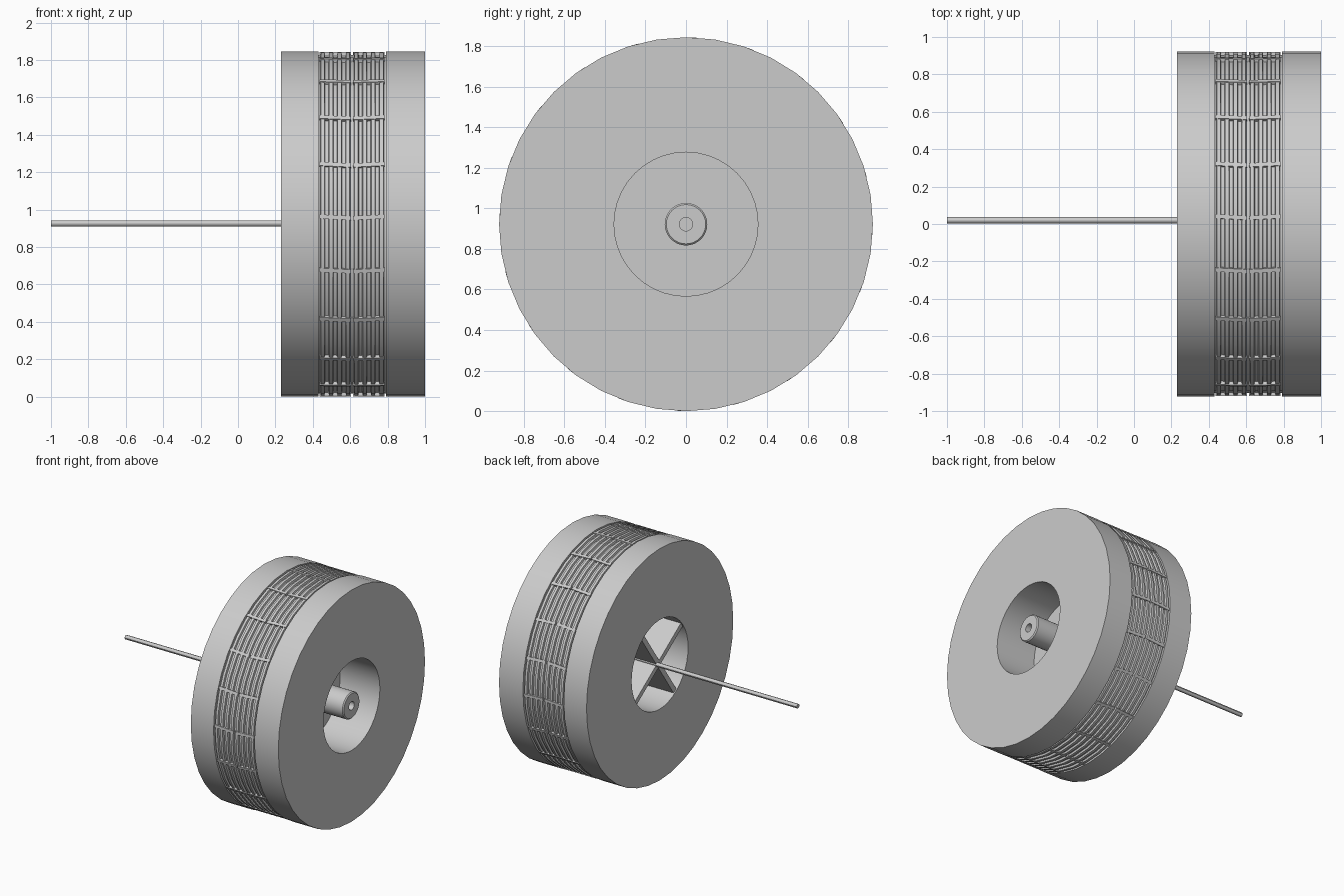
import bpy
import bmesh
from math import radians, sin, cos, pi
from mathutils import Matrix, Vector

cube = bpy.data.objects.get("Cube")
if cube:
    bpy.data.objects.remove(cube, do_unlink=True)

R = 0.922          # wheel radius, also the height of its axis
BORE = 0.355       # radius of the central opening
LEFT, RIGHT = 0.23, 1.0
DISC = (0.61, 0.65)
BARS = 20

grey = bpy.data.materials.new("light grey")
grey.use_nodes = True
grey.diffuse_color = (0.6, 0.6, 0.6, 1)
bsdf = grey.node_tree.nodes["Principled BSDF"]
bsdf.inputs["Base Color"].default_value = grey.diffuse_color
bsdf.inputs["Roughness"].default_value = 0.7


def finish(name, bm, smooth=True):
    bmesh.ops.recalc_face_normals(bm, faces=bm.faces)
    mesh = bpy.data.meshes.new(name)
    bm.to_mesh(mesh)
    bm.free()
    mesh.materials.append(grey)
    obj = bpy.data.objects.new(name, mesh)
    bpy.context.collection.objects.link(obj)
    if smooth:
        bpy.ops.object.select_all(action='DESELECT')
        obj.select_set(True)
        bpy.context.view_layer.objects.active = obj
        bpy.ops.object.shade_smooth_by_angle(angle=radians(30))
    return obj


def lathe(name, profile, sides, closed=False, y=0.0, z=R):
    """Spin a list of (x, radius) points around an axis along x."""
    bm = bmesh.new()
    verts = [bm.verts.new((x, 0, r)) for x, r in profile]
    if closed:
        verts.append(verts[0])
    edges = [bm.edges.new(pair) for pair in zip(verts, verts[1:])]
    bmesh.ops.spin(bm, geom=bm.verts[:] + edges, cent=(0, 0, 0), axis=(1, 0, 0),
                   angle=2 * pi, steps=sides, use_duplicate=False)
    bmesh.ops.remove_doubles(bm, verts=bm.verts, dist=0.0002)
    bmesh.ops.translate(bm, verts=bm.verts, vec=(0, y, z))
    return finish(name, bm)


def add_box(bm, size, matrix):
    bmesh.ops.create_cube(bm, size=1, matrix=matrix @ Matrix.Diagonal((*size, 1)))


# Tyre: plain shoulders with a band of fine raised rings between them
tread_start, tread_end, rings = 0.43, 0.79, 8
pitch = (tread_end - tread_start) / rings
groove = R - 0.018
profile = [(LEFT, BORE), (LEFT, R), (tread_start, R), (tread_start, groove)]
for i in range(rings):
    x = tread_start + pitch * i
    profile += [(x + pitch * 0.2, groove), (x + pitch * 0.28, R - 0.003),
                (x + pitch * 0.72, R - 0.003), (x + pitch * 0.8, groove)]
profile += [(tread_end, groove), (tread_end, R), (RIGHT, R), (RIGHT, BORE)]
lathe("tyre", profile, 2 * BARS, closed=True)

# Cross bars over the tread, in two slightly slanted halves
bm = bmesh.new()
half = (tread_end - tread_start) / 2
middle = (tread_start + tread_end) / 2
for i in range(BARS):
    turn = Matrix.Translation((0, 0, R)) @ Matrix.Rotation(radians(-2.3) + 2 * pi * i / BARS, 4, 'X')
    for side in (-1, 1):
        place = Matrix.Translation((middle + side * half / 2, 0, R - 0.011))
        slant = Matrix.Rotation(side * radians(3), 4, 'Z')
        add_box(bm, (half - 0.012, 0.022, 0.02), turn @ place @ slant)
finish("tread_bars", bm, smooth=False)

# Web disc closing the middle of the opening
lathe("web_disc", [(DISC[0], 0), (DISC[0], BORE + 0.005),
                   (DISC[1], BORE + 0.005), (DISC[1], 0)], 2 * BARS)

# Hub boss with a blind hole in its end
lathe("hub", [(DISC[1], 0.105), (RIGHT - 0.008, 0.105), (RIGHT, 0.097),
              (RIGHT, 0.033), (RIGHT - 0.12, 0.033), (RIGHT - 0.12, 0)], 32)

# Four ribs on the inner side of the disc
bm = bmesh.new()
depth = DISC[0] - LEFT - 0.01
for i in range(4):
    angle = radians(55 + 90 * i)
    turn = Matrix.Translation((0, 0, R)) @ Matrix.Rotation(angle - pi / 2, 4, 'X')
    place = Matrix.Translation((DISC[0] - depth / 2, 0, BORE / 2))
    add_box(bm, (depth, 0.04, BORE), turn @ place)
finish("ribs", bm, smooth=False)

# Thin axle rod
lathe("axle", [(-1, 0), (-1, 0.017), (DISC[0], 0.017), (DISC[0], 0)], 12,
      y=0.02, z=R + 0.004)
